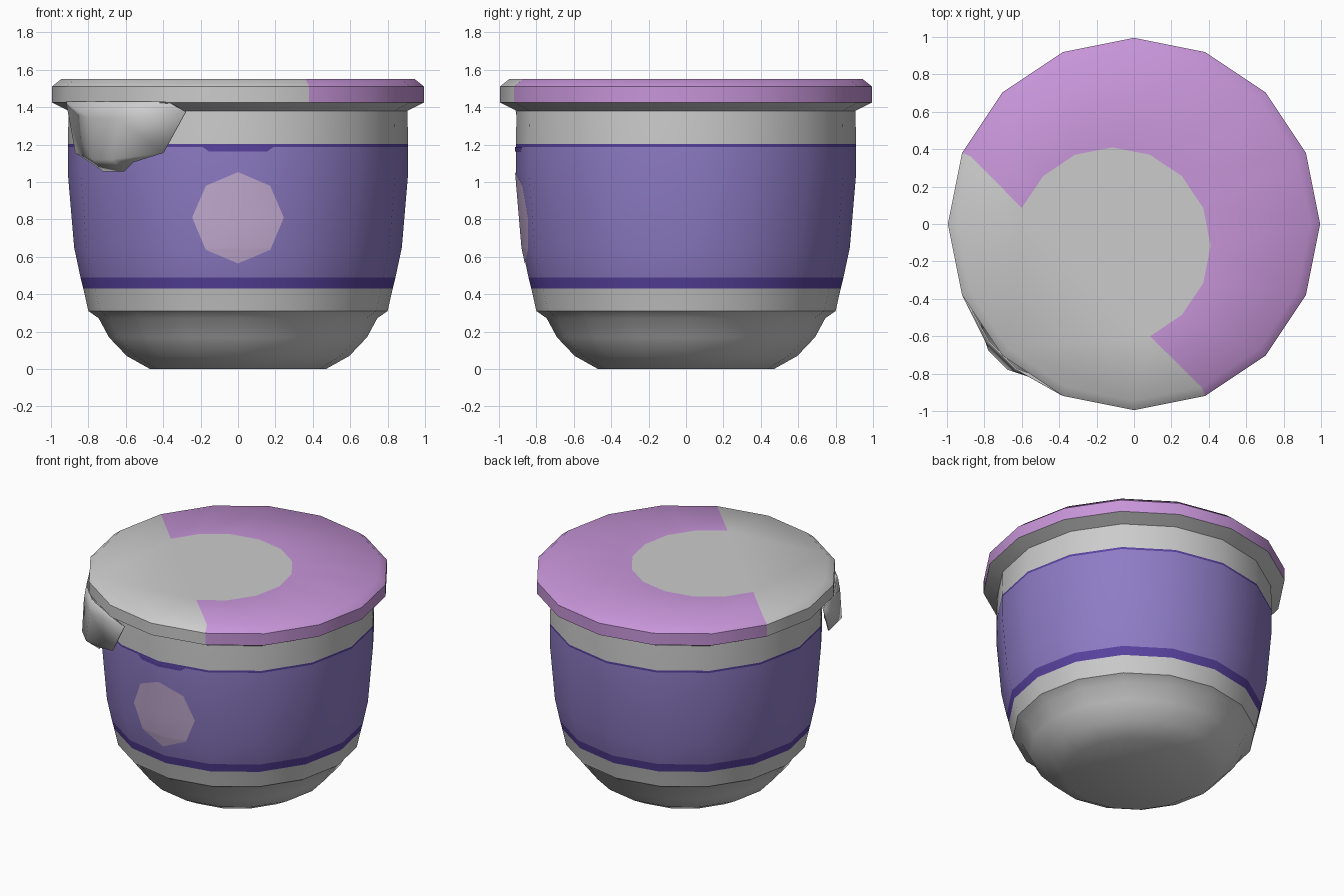
import bpy, bmesh, math
from mathutils import Vector

if "Cube" in bpy.data.objects:
    bpy.data.objects.remove(bpy.data.objects["Cube"])

N = 16
STEP = 2 * math.pi / N


def material(name, rgb):
    m = bpy.data.materials.new(name)
    m.diffuse_color = (*rgb, 1)
    m.use_nodes = True
    m.node_tree.nodes["Principled BSDF"].inputs["Base Color"].default_value = m.diffuse_color
    return m


GREY = material("foil_grey", (0.60, 0.60, 0.60))
VIOLET = material("label_violet", (0.27, 0.20, 0.56))
DARK = material("band_dark_violet", (0.10, 0.055, 0.35))
LILAC = material("lid_lilac", (0.57, 0.30, 0.69))
PALE = material("badge_pale_lilac", (0.56, 0.42, 0.66))


def finish(bm, name, mats, angle=38, recalc=True):
    if recalc:
        bmesh.ops.recalc_face_normals(bm, faces=bm.faces)
    me = bpy.data.meshes.new(name)
    bm.to_mesh(me)
    bm.free()
    ob = bpy.data.objects.new(name, me)
    bpy.context.collection.objects.link(ob)
    for m in mats:
        me.materials.append(m)
    bpy.ops.object.select_all(action='DESELECT')
    ob.select_set(True)
    bpy.context.view_layer.objects.active = ob
    bpy.ops.object.shade_smooth_by_angle(angle=math.radians(angle))
    return ob


def ring(bm, r, z, cx=0, cy=0):
    return [bm.verts.new((cx + r * math.cos(i * STEP), cy + r * math.sin(i * STEP), z))
            for i in range(N)]


def bridge(bm, a, b, index=lambda i: 0):
    for i in range(N):
        j = (i + 1) % N
        bm.faces.new((a[i], a[j], b[j], b[i])).material_index = index(i)


# Cup: lathed profile, label colours chosen by height
PROFILE = [(0.47, 0), (0.595, 0.07), (0.69, 0.17), (0.745, 0.272), (0.80, 0.31),
           (0.827, 0.43), (0.842, 0.49), (0.876, 0.65), (0.91, 1.05),
           (0.91, 1.187), (0.91, 1.202), (0.905, 1.39)]
bm = bmesh.new()
rings = [ring(bm, r, z) for r, z in PROFILE]
bm.faces.new(rings[0][::-1])
for k in range(len(rings) - 1):
    mid = (PROFILE[k][1] + PROFILE[k + 1][1]) / 2
    colour = 0
    if 0.43 < mid < 0.49 or 1.187 < mid < 1.202:
        colour = 2
    elif 0.49 < mid < 1.187:
        colour = 1
    bridge(bm, rings[k], rings[k + 1], lambda i: colour)
finish(bm, "cup", [GREY, VIOLET, DARK])


# Lid: 10 of the 16 segments are lilac, around an off-centre grey disc
def lilac(i):
    return 1 if (i + 3) % N < 10 else 0


bm = bmesh.new()
under = ring(bm, 0.90, 1.378)
low = ring(bm, 0.995, 1.425)
mid = ring(bm, 0.995, 1.51)
top = ring(bm, 0.945, 1.55)
disc = ring(bm, 0.525, 1.55, -0.115, -0.115)
bridge(bm, under, low)
bridge(bm, low, mid, lilac)
bridge(bm, mid, top, lilac)
order = [(i - 3) % N for i in range(11)]
for a, b in zip(order, order[1:]):
    bm.faces.new((top[a], top[b], disc[b], disc[a])).material_index = 1
# Grey part of the top: disc arc closed by the remaining rim
rest = [(order[-1] + i) % N for i in range(N - 10 + 1)]
bm.faces.new([disc[i] for i in order] + [top[i] for i in rest])
for i in range(11, N):
    bm.verts.remove(disc[(i - 3) % N])
finish(bm, "lid", [GREY, LILAC], 50)

# Pull tab: mirrored across the diagonal, hanging from the rim
rows = [[(-0.92, -0.38, 1.43), (-0.78, -0.63, 1.43)],
        [(-0.91, -0.28, 1.375), (-0.79, -0.64, 1.34)],
        [(-0.87, -0.40, 1.155), (-0.78, -0.675, 1.12)],
        [(-0.79, -0.56, 1.105), (-0.72, -0.61, 1.055)]]
bm = bmesh.new()
grid = []
for row in rows:
    pts = row + [(y, x, z) for x, y, z in reversed(row)]
    grid.append([bm.verts.new(p) for p in pts])
for a, b in zip(grid, grid[1:]):
    for i in range(3):
        bm.faces.new((a[i], b[i], b[i + 1], a[i + 1]))
tab = finish(bm, "pull_tab", [GREY], 60, recalc=False)
mod = tab.modifiers.new("thickness", 'SOLIDIFY')
mod.thickness = 0.008


# Painted plates that follow the folded front of the cup
def front_y(x, z):
    for (r0, z0), (r1, z1) in zip(PROFILE, PROFILE[1:]):
        if z0 <= z <= z1:
            r = r0 + (r1 - r0) * (z - z0) / (z1 - z0)
            return -(r - abs(x) * math.tan(STEP / 2)) - 0.004


def front_plate(name, rows, mat):
    bm = bmesh.new()
    grid = [[bm.verts.new((x, front_y(x, z), z)) for x in (-w, 0, w)] for w, z in rows]
    for a, b in zip(grid, grid[1:]):
        for i in range(2):
            bm.faces.new((a[i], a[i + 1], b[i + 1], b[i]))
    bmesh.ops.remove_doubles(bm, verts=bm.verts, dist=0.001)
    finish(bm, name, [mat], recalc=False)


front_plate("badge", [(0, 0.565), (0.172, 0.637), (0.178, 0.65), (0.245, 0.81),
                      (0.172, 0.98), (0, 1.053)], PALE)
front_plate("band_notch", [(0.155, 1.163), (0.19, 1.188)], DARK)
